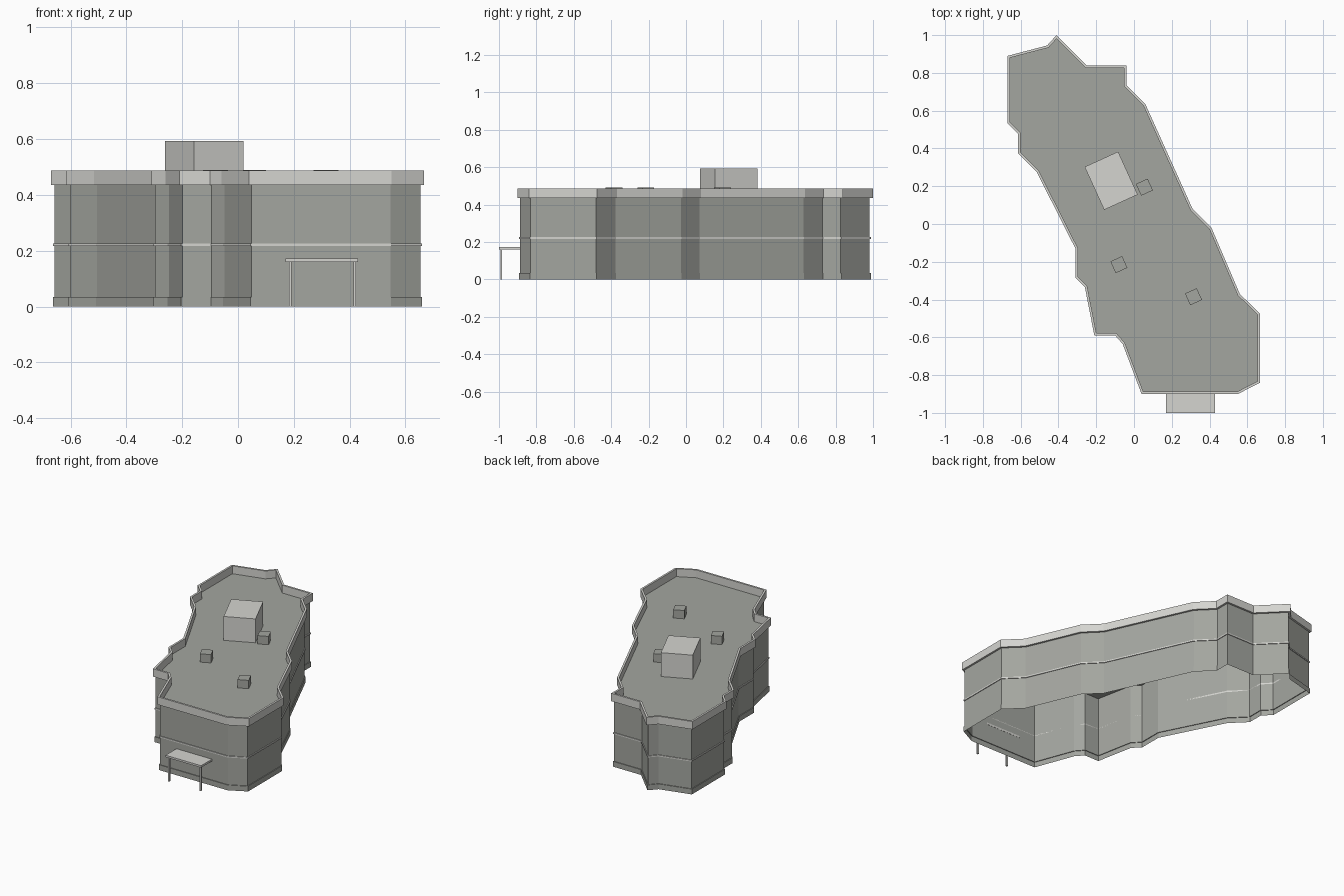
import bpy, bmesh, math
from mathutils import Vector

cube = bpy.data.objects.get("Cube")
if cube:
    bpy.data.objects.remove(cube, do_unlink=True)


def material(name, r, g, b):
    m = bpy.data.materials.new(name)
    m.use_nodes = True
    m.diffuse_color = (r, g, b, 1)
    m.node_tree.nodes["Principled BSDF"].inputs["Base Color"].default_value = (r, g, b, 1)
    return m


WALL = material("wall grey", 0.37, 0.38, 0.35)
TRIM = material("light trim", 0.66, 0.66, 0.63)

# Building footprint at the outer face of the parapet, clockwise from the back tip
OUTLINE = [Vector(p) for p in (
    (-.41, 1), (-.25, .84), (-.04, .84), (-.04, .735), (.06, .635), (.31, .08),
    (.41, -.02), (.56, -.37), (.667, -.475), (.667, -.84), (.55, -.9), (.04, -.9),
    (-.06, -.635), (-.1, -.59), (-.21, -.59), (-.26, -.335), (-.31, -.285), (-.31, -.13),
    (-.515, .275), (-.615, .375), (-.615, .48), (-.67, .535), (-.67, .89), (-.46, .945))]


def inset(d):
    """Footprint moved inwards by d with mitred corners."""
    out = []
    for i, p in enumerate(OUTLINE):
        a = (p - OUTLINE[i - 1]).normalized()
        b = (OUTLINE[(i + 1) % len(OUTLINE)] - p).normalized()
        na, nb = Vector((a.y, -a.x)), Vector((b.y, -b.x))
        out.append(p + (na + nb) * d / (1 + na.dot(nb)))
    return out


def finish(name, bm, mat):
    mesh = bpy.data.meshes.new(name)
    bm.to_mesh(mesh)
    bm.free()
    mesh.materials.append(mat)
    obj = bpy.data.objects.new(name, mesh)
    bpy.context.collection.objects.link(obj)
    return obj


def sweep(name, profile, mat, closed=False, cap=False):
    """Carry a profile of (inset, height) pairs around the footprint."""
    bm = bmesh.new()
    loops = [[bm.verts.new((p.x, p.y, z)) for p in inset(d)] for d, z in profile]
    pairs = list(zip(loops, loops[1:])) + ([(loops[-1], loops[0])] if closed else [])
    n = len(OUTLINE)
    for low, high in pairs:
        for i in range(n):
            j = (i + 1) % n
            bm.faces.new((low[j], low[i], high[i], high[j]))
    if cap:
        bm.faces.new(loops[-1][::-1])
    return finish(name, bm, mat)


def box(name, centre, size, mat, turn=0):
    bm = bmesh.new()
    bmesh.ops.create_cube(bm, size=1)
    bmesh.ops.scale(bm, vec=size, verts=bm.verts)
    obj = finish(name, bm, mat)
    obj.location = centre
    obj.rotation_euler.z = math.radians(turn)
    return obj


# Walls with a projecting plinth, closed by the flat roof and open below
FACE, PROUD, ROOF = 0.013, 0.008, 0.435
sweep("walls_and_roof", [(PROUD, 0), (PROUD, .035), (FACE, .035), (FACE, ROOF)], WALL, cap=True)

# Light string course and parapet
sweep("string_course", [(FACE, .217), (PROUD, .217), (PROUD, .226), (FACE, .226)], TRIM, closed=True)
sweep("parapet", [(FACE, ROOF), (0, ROOF), (0, .487), (FACE, .487)], TRIM, closed=True)

# Rooftop plant room and vents, turned to follow the wing
box("plant_room", (-.121, .229, .513), (.195, .25, .16), TRIM, 24.5)
for i, (x, y) in enumerate(((.055, .195), (-.08, -.215), (.315, -.385))):
    box(f"roof_vent_{i + 1}", (x, y, .461), (.068, .068, .058), WALL, 24.5)

# Entrance canopy on two posts
box("canopy", (.3, -.943, .166), (.26, .114, .013), TRIM)
for side, x in (("right", .187), ("left", .418)):
    box(f"canopy_post_{side}", (x, -.988, .08), (.01, .01, .16), TRIM)
